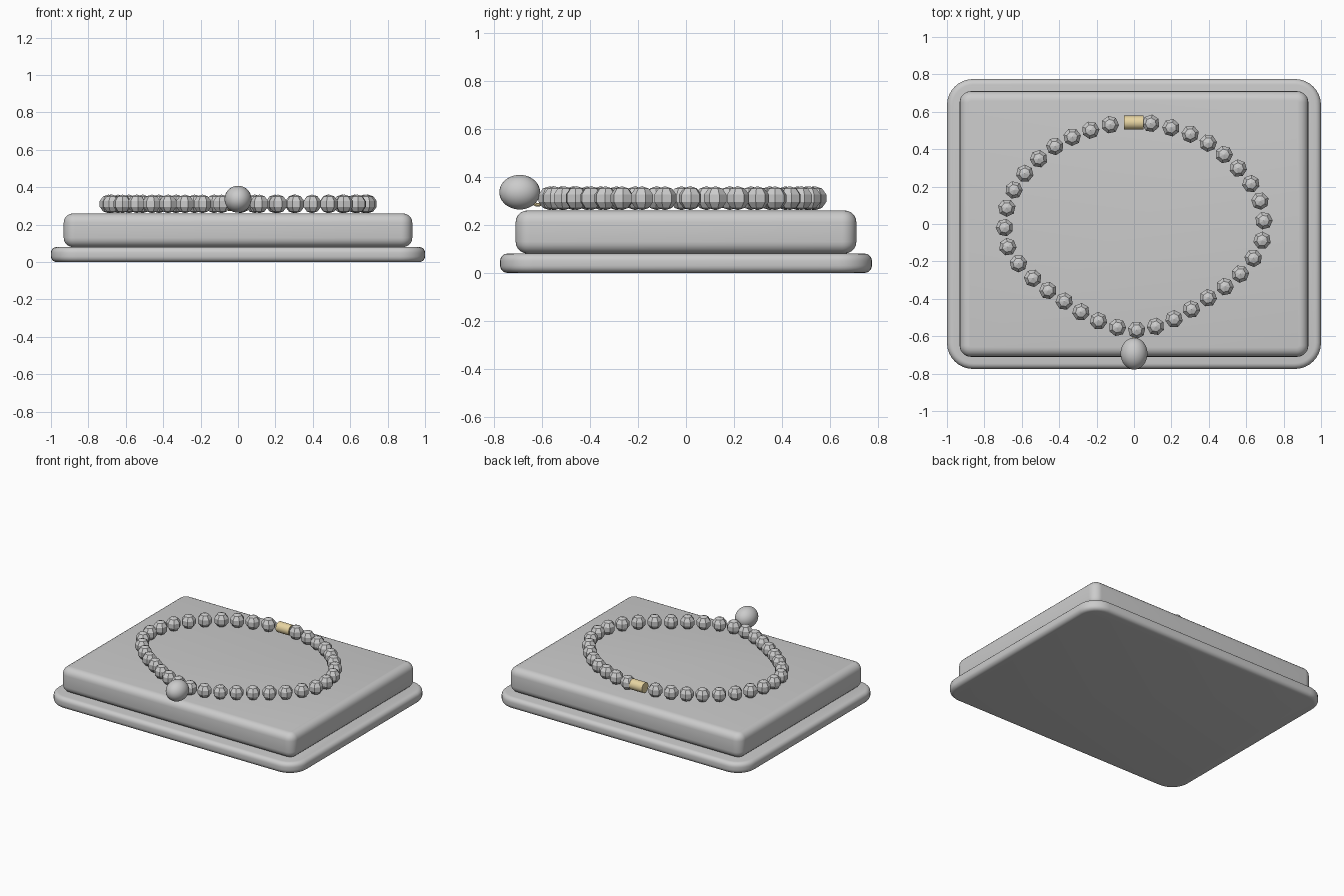
import bpy
import math
from mathutils import Vector

if "Cube" in bpy.data.objects:
    bpy.data.objects.remove(bpy.data.objects["Cube"])

gold = bpy.data.materials.new("gold")
gold.diffuse_color = (0.80, 0.66, 0.36, 1)
gold.use_nodes = True
gold.node_tree.nodes["Principled BSDF"].inputs["Base Color"].default_value = gold.diffuse_color


def smooth(ob, angle=35):
    bpy.ops.object.select_all(action='DESELECT')
    ob.select_set(True)
    bpy.context.view_layer.objects.active = ob
    bpy.ops.object.shade_smooth_by_angle(angle=math.radians(angle))


def rounded_slab(name, size, z0, corner, edge):
    """Box with rounded plan corners, then rounded rims."""
    bpy.ops.mesh.primitive_cube_add(size=1, location=(0, 0, z0 + size[2] / 2))
    ob = bpy.context.object
    ob.name = name
    ob.scale = size
    bpy.ops.object.transform_apply(location=False, rotation=False, scale=True)
    weights = ob.data.attributes.new("bevel_weight_edge", 'FLOAT', 'EDGE')
    for e in ob.data.edges:
        a, b = (ob.data.vertices[i].co for i in e.vertices)
        weights.data[e.index].value = 1.0 if abs(a.z - b.z) > 1e-4 else 0.0
    m = ob.modifiers.new("corners", 'BEVEL')
    m.limit_method, m.width, m.segments = 'WEIGHT', corner, 8
    m = ob.modifiers.new("rims", 'BEVEL')
    m.limit_method, m.angle_limit = 'ANGLE', math.radians(40)
    m.width, m.segments = edge, 5
    for mod in ("corners", "rims"):
        bpy.ops.object.modifier_apply(modifier=mod)
    smooth(ob)
    return ob


# display tray: base plate and cushion
rounded_slab("base_plate", (2.0, 1.55, 0.08), 0.0, 0.14, 0.03)
rounded_slab("cushion", (1.864, 1.42, 0.18), 0.08, 0.06, 0.05)

# strand path: every second slot, clasp first, going clockwise
path = [Vector(p) for p in (
    (-0.02, 0.545), (0.198, 0.515), (0.396, 0.433), (0.557, 0.298),
    (0.674, 0.123), (0.685, -0.088), (0.568, -0.267), (0.396, -0.395),
    (0.214, -0.508), (0.014, -0.567), (-0.19, -0.518), (-0.373, -0.413),
    (-0.541, -0.29), (-0.675, -0.122), (-0.68, 0.086), (-0.584, 0.27),
    (-0.423, 0.415), (-0.232, 0.502))]
n = len(path)
slots = []
for i in range(n):
    a, b, c, d = (path[(i + k) % n] for k in (-1, 0, 1, 2))
    slots += [b, (b + c) * 9 / 16 - (a + d) / 16]

# faceted beads share one mesh
bead_z = 0.311
bead_mesh = None
for i, p in enumerate(slots[1:], 1):
    if bead_mesh is None:
        bpy.ops.mesh.primitive_uv_sphere_add(segments=7, ring_count=5, radius=0.05)
        ob = bpy.context.object
        bead_mesh = ob.data
    else:
        ob = bpy.data.objects.new("bead", bead_mesh)
        bpy.context.collection.objects.link(ob)
    ob.name = f"bead_{i:02d}"
    q = slots[(i + 1) % len(slots)] - slots[i - 1]
    ob.location = (p.x, p.y, bead_z)
    ob.rotation_euler.z = math.atan2(q.y, q.x)

# barrel clasp
bpy.ops.mesh.primitive_cylinder_add(vertices=24, radius=0.037, depth=0.103,
                                    location=(-0.001, 0.542, bead_z),
                                    rotation=(0, math.pi / 2, 0))
clasp = bpy.context.object
clasp.name = "clasp"
clasp.data.materials.append(gold)
smooth(clasp)

# pendant pearl, slightly elongated
bpy.ops.mesh.primitive_uv_sphere_add(segments=32, ring_count=20, radius=1,
                                     location=(0, -0.693, 0.336))
pearl = bpy.context.object
pearl.name = "pendant_pearl"
pearl.scale = (0.072, 0.085, 0.072)
smooth(pearl)

# small ring joining pearl to strand
bpy.ops.mesh.primitive_torus_add(major_radius=0.022, minor_radius=0.007,
                                 major_segments=24, minor_segments=8,
                                 location=(0, -0.618, 0.305),
                                 rotation=(0, math.pi / 2, 0))
ring = bpy.context.object
ring.name = "pendant_ring"
ring.data.materials.append(gold)
smooth(ring)
